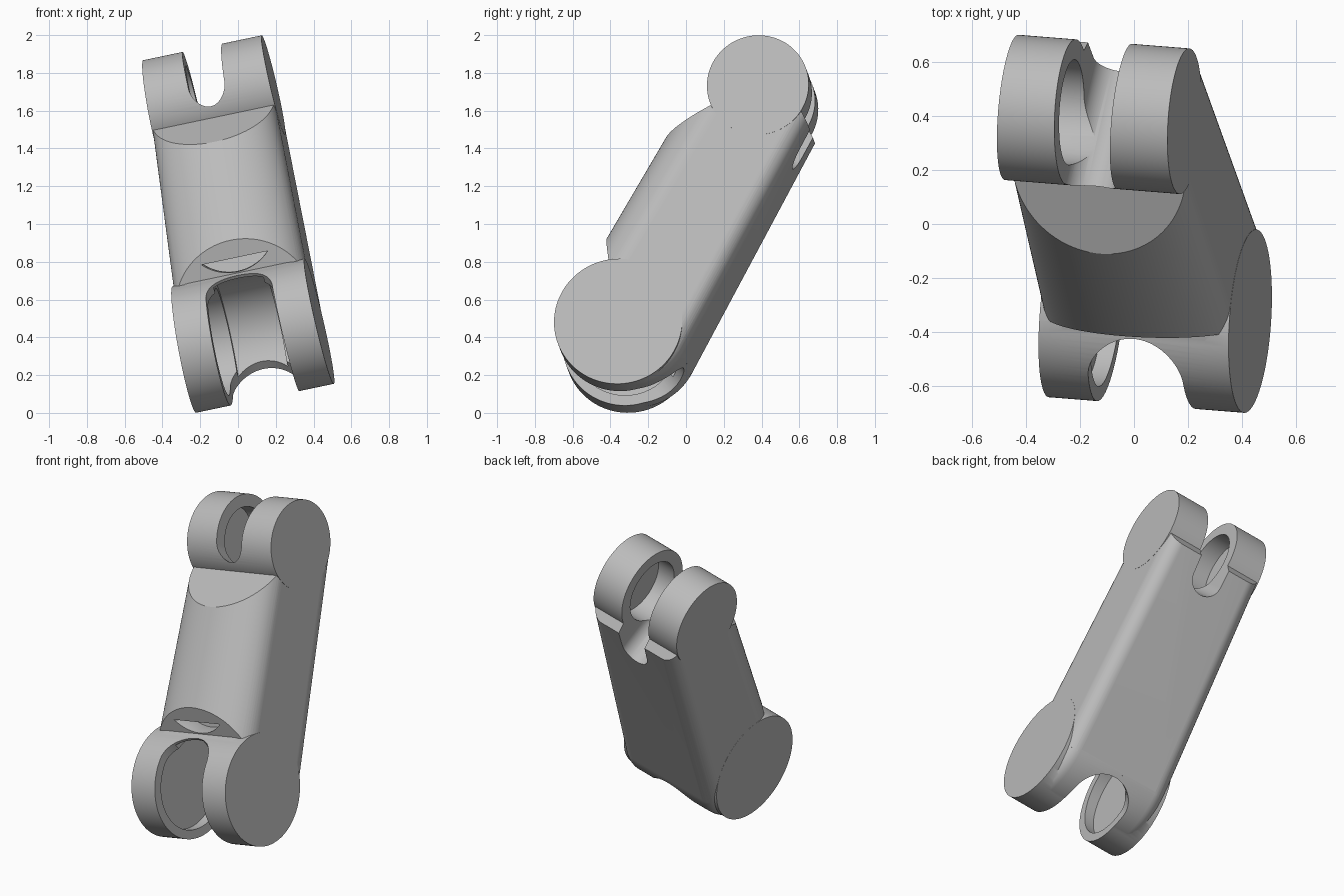
import bpy, bmesh, math
from mathutils import Vector, Matrix

cube = bpy.data.objects.get("Cube")
if cube:
    bpy.data.objects.remove(cube)

# Local frame: x = pin axis, y = back, z = along the link
LENGTH = 1.473
R_LOW, R_TOP = 0.34, 0.27
CORNER = 0.09
side = Vector((0.976, -0.078, 0.205)).normalized()
along = Vector((-0.14, 0.50, 0.854))
along = (along - side * along.dot(side)).normalized()
back = along.cross(side)
frame = Matrix((side, back, along)).transposed().to_4x4()
frame.translation = (0.073, -0.331, 0.41)

metal = bpy.data.materials.new("plain grey")
metal.use_nodes = True
metal.diffuse_color = (0.5, 0.5, 0.5, 1)
metal.node_tree.nodes["Principled BSDF"].inputs["Base Color"].default_value = (0.5, 0.5, 0.5, 1)


def half_width(z):
    return 0.366 - 0.026 * z


def inner_width(z):
    return half_width(z) - 0.0008


def loft(name, rings):
    """Solid through rings with equal point counts."""
    bm = bmesh.new()
    loops = [[bm.verts.new(p) for p in ring] for ring in rings]
    bm.faces.new(loops[0])
    bm.faces.new(loops[-1])
    for a, b in zip(loops, loops[1:]):
        for i in range(len(a)):
            j = (i + 1) % len(a)
            bm.faces.new((a[i], a[j], b[j], b[i]))
    bmesh.ops.recalc_face_normals(bm, faces=bm.faces)
    mesh = bpy.data.meshes.new(name)
    bm.to_mesh(mesh)
    bm.free()
    ob = bpy.data.objects.new(name, mesh)
    bpy.context.collection.objects.link(ob)
    mesh.materials.append(metal)
    return ob


def pin_cylinder(name, radius, z, width, y=0, rim=0):
    """Cylinder along the pin axis, with optional rounded rims."""
    steps = [math.pi / 2 * i / 8 for i in range(9)] if rim else [math.pi / 2]
    ends = [(rim * (1 - math.sin(t)), radius - rim + rim * math.cos(t) if rim else radius)
            for t in steps]
    rings = []
    for sign, profile in ((-1, ends[::-1]), (1, ends)):
        for inset, r in profile:
            ring = []
            for i in range(96):
                t = math.tau * (i + 0.5) / 96
                h = z + r * math.sin(t)
                ring.append((sign * (width(h) - inset), y + r * math.cos(t), h))
            rings.append(ring)
    return loft(name, rings)


def body_ring(z):
    """Flat back with rounded corners, straight sides and a bowed front."""
    w = inner_width(z)
    rear = 0.373 - 0.034 * z
    pts = []
    for cx, start in ((w - CORNER, 0), (CORNER - w, 90)):
        for i in range(13):
            t = math.radians(start + 90 * i / 12)
            pts.append((cx + CORNER * math.cos(t), rear - CORNER + CORNER * math.sin(t), z))
    for i in range(49):
        t = math.pi * i / 48
        pts.append((-w * math.cos(t), -0.12 - 0.212 * math.sin(t), z))
    return pts


def trim(ob, point, normal):
    bm = bmesh.new()
    bm.from_mesh(ob.data)
    bmesh.ops.bisect_plane(bm, geom=bm.verts[:] + bm.edges[:] + bm.faces[:],
                           plane_co=point, plane_no=normal, clear_outer=True)
    bmesh.ops.holes_fill(bm, edges=[e for e in bm.edges if e.is_boundary])
    bmesh.ops.recalc_face_normals(bm, faces=bm.faces)
    bm.to_mesh(ob.data)
    bm.free()


def slot(name, radius, centre, inward):
    """Round-ended slot cutter running front to back."""
    inward = Vector(inward).normalized()
    run = Vector((1, 0, 0)).cross(inward)
    profile = [(-radius - 0.03, -0.9)]
    for i in range(41):
        t = math.pi * (1 - i / 40)
        profile.append((radius * math.cos(t), radius * math.sin(t)))
    profile.append((radius + 0.03, -0.9))
    base = [Vector(centre) + Vector((x, 0, 0)) + inward * n for x, n in profile]
    return loft(name, [[p + run * s for p in base] for s in (-0.9, 0.9)])


def pocket(name, floor, top, bend, start, end):
    """Groove cutter swept round the pin, with a hollow floor."""
    reach = math.sqrt(bend ** 2 - (bend - (top - floor)) ** 2)
    profile = []
    for i in range(21):
        x = reach * 0.999 * (i / 10 - 1)
        profile.append((x, floor + bend - math.sqrt(bend ** 2 - x ** 2)))
    profile += [(reach * 0.999, top), (-reach * 0.999, top)]
    rings = []
    for i in range(25):
        t = math.radians(start + (end - start) * i / 24)
        rings.append([(x, r * math.cos(t), r * math.sin(t)) for x, r in profile])
    return loft(name, rings)


def combine(target, other, operation):
    mod = target.modifiers.new("combine", 'BOOLEAN')
    mod.operation = operation
    mod.solver = 'EXACT'
    mod.object = other
    bpy.context.view_layer.objects.active = target
    bpy.ops.object.modifier_apply(modifier=mod.name)
    bpy.data.objects.remove(other)


# Main bar with sloped shoulders at both ends
link = loft("link_body", [body_ring(0.03), body_ring(1.52)])
trim(link, (0, -0.162, 1.26), (0, -0.24, 0.166))
trim(link, (0, -0.334, 0.407), (0, -0.084, -0.07))
trim(link, (0, 0.324, 1.43), (0, 0.07, 0.11))

# Rounded heel, then the round knuckles at both ends
combine(link, pin_cylinder("heel", 0.342, 0.03, inner_width, 0.03, CORNER), 'UNION')
combine(link, pin_cylinder("lower_knuckle", R_LOW, 0, half_width), 'UNION')
combine(link, pin_cylinder("upper_knuckle", R_TOP, LENGTH, half_width), 'UNION')

# Fork slots and the clearance round the lower pin
combine(link, slot("lower_slot", 0.18, (0, -0.017, -0.045), (0, 0.357, 0.935)), 'DIFFERENCE')
combine(link, slot("upper_slot", 0.0975, (0, 0.015, 1.366), (0, -0.155, -0.988)), 'DIFFERENCE')
combine(link, pin_cylinder("lower_clearance", 0.322, 0, lambda h: 0.135), 'DIFFERENCE')
combine(link, pocket("lower_pocket", 0.35, 0.426, 0.25, 112, 175), 'DIFFERENCE')

# Blind pin sockets in the inner faces of the forks
combine(link, pin_cylinder("lower_socket", 0.285, 0, lambda h: 0.25), 'DIFFERENCE')
combine(link, pin_cylinder("upper_socket", 0.195, LENGTH, lambda h: 0.22), 'DIFFERENCE')

# Place the link and shade it
link.matrix_world = frame
for ob in bpy.context.selected_objects:
    ob.select_set(False)
link.select_set(True)
bpy.context.view_layer.objects.active = link
bpy.ops.object.shade_smooth_by_angle(angle=math.radians(30))
